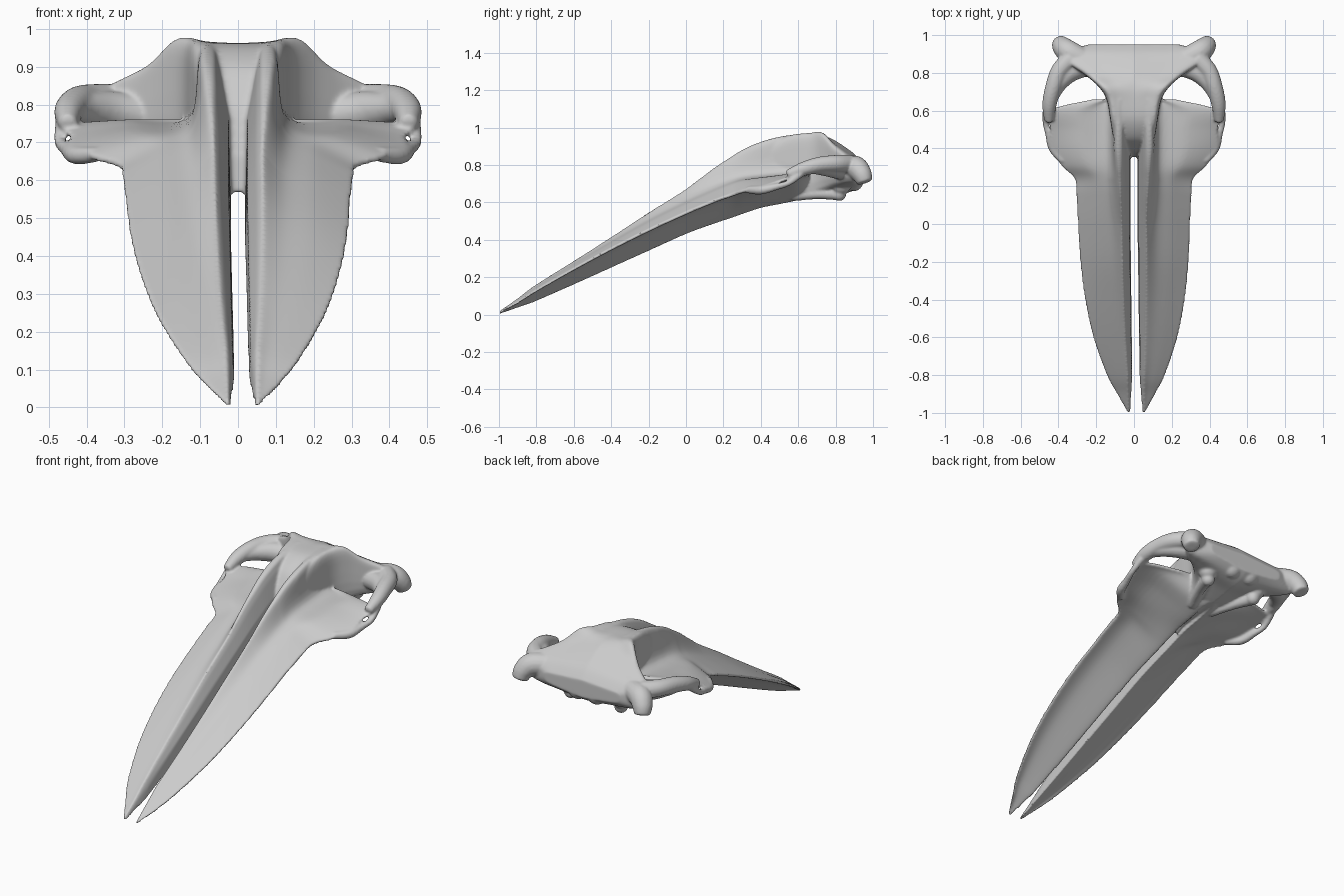
import bpy, bmesh, math
from mathutils import Vector

if "Cube" in bpy.data.objects:
    bpy.data.objects.remove(bpy.data.objects["Cube"], do_unlink=True)


def spline(points, steps):
    """Smooth open curve passing through every point (tuples of any length)."""
    result = []
    last = len(points) - 1
    for i in range(last):
        a, b = points[max(i - 1, 0)], points[i]
        c, d = points[i + 1], points[min(i + 2, last)]
        for k in range(steps):
            t = k / steps
            result.append(tuple(
                q + t * ((r - p) / 2 + t * (p - 2.5 * q + 2 * r - s / 2
                                            + t * (1.5 * (q - r) + (s - p) / 2)))
                for p, q, r, s in zip(a, b, c, d)))
    return result + [tuple(points[-1])]


def clamp(value):
    return min(1, max(0, value))


def loft(bm, rings):
    """Closed solid through a row of equal rings."""
    rows = [[bm.verts.new(co) for co in ring] for ring in rings]
    count = len(rows[0])
    faces = [bm.faces.new(rows[0]), bm.faces.new(rows[-1])]
    for near, far in zip(rows, rows[1:]):
        for i in range(count):
            j = (i + 1) % count
            faces.append(bm.faces.new((near[i], near[j], far[j], far[i])))
    bmesh.ops.recalc_face_normals(bm, faces=faces)


def tube(bm, side, points, sides=16):
    """Tapered rod along points of x, y, z, radius."""
    path = spline(points, 8)
    rings = []
    for i, (x, y, z, radius) in enumerate(path):
        ahead = Vector(path[min(i + 1, len(path) - 1)][:3])
        behind = Vector(path[max(i - 1, 0)][:3])
        turn = (ahead - behind).to_track_quat('Z', 'Y')
        if i in (0, len(path) - 1):
            radius *= 0.6
        ring = []
        for k in range(sides):
            angle = math.tau * k / sides
            spoke = Vector((math.cos(angle), math.sin(angle), 0)) * radius
            co = Vector((x, y, z)) + turn @ spoke
            ring.append((co.x * side, co.y, co.z))
        rings.append(ring)
    loft(bm, rings)


def ball(bm, side, centre, scale):
    made = bmesh.ops.create_icosphere(bm, subdivisions=3, radius=1)
    for v in made["verts"]:
        v.co = Vector([c + s * k for c, s, k in zip(centre, scale, v.co)])
        v.co.x *= side
    faces = list({f for v in made["verts"] for f in v.link_faces})
    bmesh.ops.recalc_face_normals(bm, faces=faces)


# Beak half: y, outer x, then heights of outer edge, roof, wall foot, ridge, keel
BEAK = [
    (-1.0, .046, .014, .015, .016, .018, .000),
    (-.9, .102, .070, .076, .081, .088, .036),
    (-.8, .155, .135, .145, .152, .162, .072),
    (-.6, .224, .250, .265, .275, .287, .160),
    (-.4, .265, .358, .380, .394, .415, .250),
    (-.2, .288, .458, .490, .510, .545, .340),
    (0, .298, .550, .588, .614, .672, .430),
    (.15, .306, .613, .655, .688, .780, .485),
    (.24, .315, .645, .692, .725, .838, .515),
    (.31, .385, .668, .715, .742, .880, .540),
    (.4, .438, .688, .730, .752, .918, .570),
    (.5, .443, .720, .745, .760, .945, .590),
    (.6, .455, .750, .760, .765, .958, .610),
    (.66, .220, .755, .762, .770, .960, .620),
]


def beak_half(bm, side):
    rings = []
    for y, xo, zo, zm, zw, zr, zk in spline(BEAK, 6):
        xi = .018 + .012 * clamp(-5 * y - 4)
        xr = min(.062, xi + .15 * xo)
        # the ridge broadens into the forehead towards the back
        broad = clamp(y * 2.5)
        crest = xr + .004 + .036 * broad
        foot = min(.125, xr + (xo - xr) * .25) + .008 * broad
        mid = xr + (xo - xr) * .6
        roof = spline([(xo, zo), (mid, zm), (foot, zw),
                       (crest, zr - .05 * broad * (zr - zw)), (xr, zr)], 6)
        inner = [(xr - .3 * (xr - xi), zr - .1 * (zr - zk)),
                 (xi + .006, zr - .4 * (zr - zk))]
        under = spline([(xi, zk), (xi + .12 * xo, zk + .1 * (zo - zk)),
                        (mid, zk + .78 * (zo - zk)), (xo - .003, zo - .015)], 6)
        shift = max(0, -y) * .0125
        rings.append([(x * side + shift, y, z) for x, z in roof + inner + under])
    loft(bm, rings)


# Braincase: y, half width, heights of crown, crown edge, base edge, base
CASE = [
    (.355, .05, .66, .66, .58, .565),
    (.38, .07, .78, .78, .63, .575),
    (.41, .09, .84, .84, .65, .59),
    (.46, .11, .905, .90, .66, .60),
    (.55, .125, .952, .95, .66, .61),
    (.66, .145, .962, .965, .66, .62),
    (.73, .19, .957, .968, .68, .63),
    (.79, .26, .935, .905, .70, .64),
    (.86, .36, .89, .855, .71, .65),
    (.91, .37, .85, .825, .71, .67),
    (.95, .24, .80, .785, .73, .70),
]


def braincase(bm):
    rings = []
    for y, width, crown, edge, low, base in spline(CASE, 5):
        half = spline([(0, crown), (width * .5, (crown + edge) / 2), (width * .92, edge),
                       (width, (edge * 2 + low) / 3), (width * .92, low),
                       (width * .4, (low + base * 2) / 3), (0, base)], 4)
        other = [(-x, z) for x, z in half[-2:0:-1]]
        rings.append([(x, y, z) for x, z in half + other])
    loft(bm, rings)


bm = bmesh.new()
braincase(bm)
for side in (1, -1):
    beak_half(bm, side)
    # broad cheek arch around the temple opening
    tube(bm, side, [(.33, .88, .805, .050), (.395, .81, .808, .046),
                    (.428, .72, .802, .043), (.448, .63, .780, .038),
                    (.450, .54, .748, .024)])
    # shelf behind the temple opening
    tube(bm, side, [(.22, .84, .77, .050), (.33, .81, .78, .055),
                    (.40, .74, .785, .044), (.435, .66, .785, .030)])
    # slim bar below the eye socket
    tube(bm, side, [(.37, .33, .668, .020), (.428, .40, .666, .024),
                    (.452, .48, .683, .019), (.470, .55, .705, .016),
                    (.460, .62, .760, .022)])
    # broad drooping rear corner
    tube(bm, side, [(.27, .87, .79, .060), (.345, .91, .785, .062),
                    (.380, .94, .750, .054), (.390, .957, .705, .042)])
    # palate strut, ear bone and neck joint
    tube(bm, side, [(.06, .56, .635, .030), (.12, .70, .645, .028),
                    (.16, .81, .645, .034)])
    ball(bm, side, (.16, .82, .645), (.037, .037, .038))
    ball(bm, side, (.17, .83, .69), (.05, .05, .05))
    ball(bm, side, (.06, .90, .72), (.06, .05, .06))

raw = bpy.data.meshes.new("skull_parts")
bm.to_mesh(raw)
bm.free()
skull = bpy.data.objects.new("skull", raw)
bpy.context.scene.collection.objects.link(skull)

# Fuse the parts into one continuous bone surface
fuse = skull.modifiers.new("fuse", 'REMESH')
fuse.mode = 'VOXEL'
fuse.voxel_size = .0065
soften = skull.modifiers.new("soften", 'SMOOTH')
soften.factor = .5
soften.iterations = 8
bpy.context.view_layer.update()
graph = bpy.context.evaluated_depsgraph_get()
bone = bpy.data.meshes.new_from_object(skull.evaluated_get(graph))
skull.modifiers.clear()
skull.data = bone
bone.name = "skull"

grey = bpy.data.materials.new("bone_grey")
grey.use_nodes = True
colour = (.6, .6, .6, 1)
grey.diffuse_color = colour
grey.node_tree.nodes["Principled BSDF"].inputs["Base Color"].default_value = colour
bone.materials.clear()
bone.materials.append(grey)
for face in bone.polygons:
    face.use_smooth = True
    face.material_index = 0
